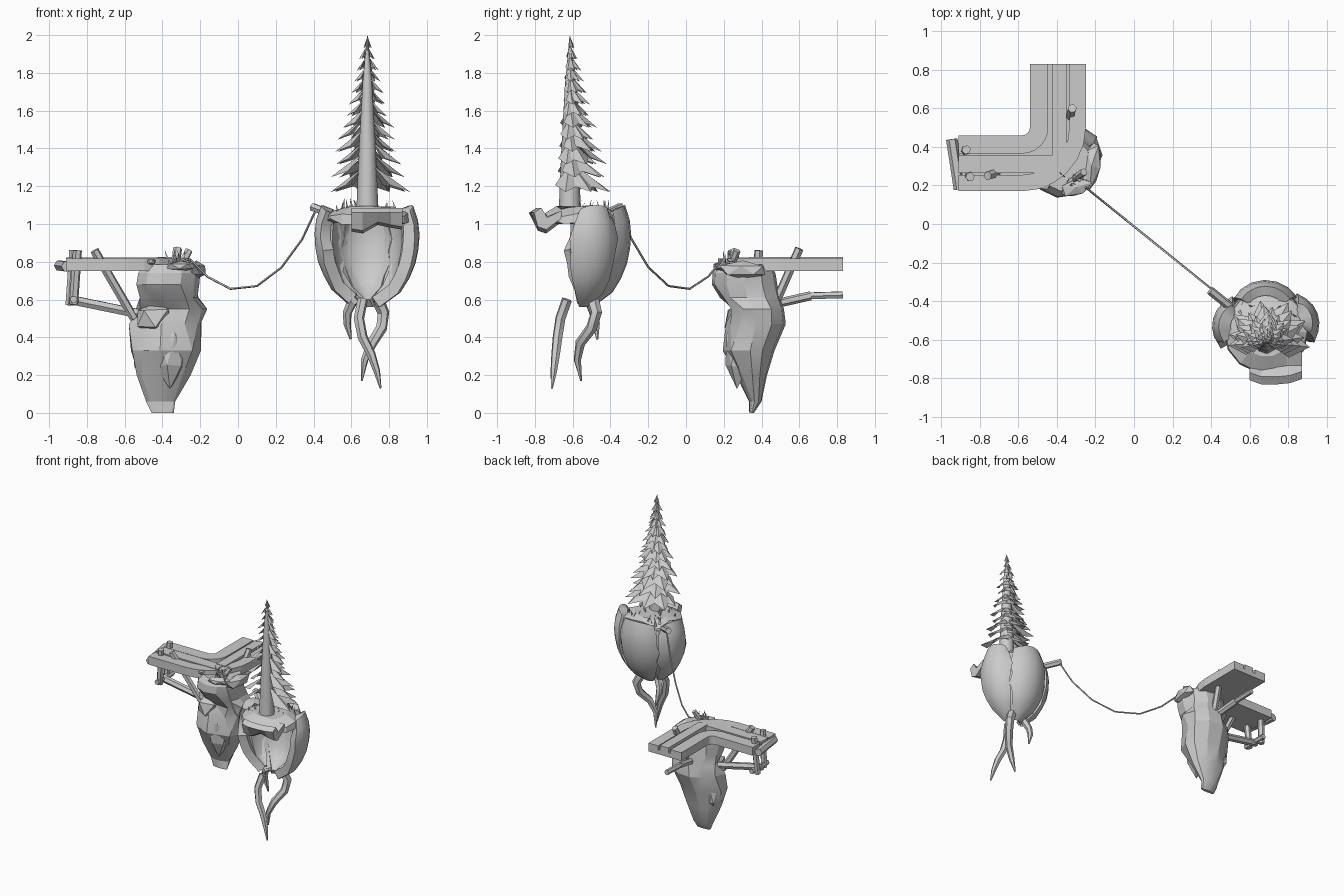
import bpy, bmesh, math, random
from math import sin, cos, pi, radians
from mathutils import Vector

if "Cube" in bpy.data.objects:
    bpy.data.objects.remove(bpy.data.objects["Cube"])
random.seed(4)


def finish(name, bm, smooth=None):
    bmesh.ops.recalc_face_normals(bm, faces=bm.faces)
    me = bpy.data.meshes.new(name)
    bm.to_mesh(me)
    bm.free()
    ob = bpy.data.objects.new(name, me)
    bpy.context.collection.objects.link(ob)
    if smooth:
        bpy.ops.object.select_all(action='DESELECT')
        bpy.context.view_layer.objects.active = ob
        ob.select_set(True)
        bpy.ops.object.shade_smooth_by_angle(angle=radians(smooth))
    return ob


def skin(bm, rings, closed=True, caps=True):
    vs = [[bm.verts.new(p) for p in r] for r in rings]
    n = len(vs[0])
    for a, b in zip(vs, vs[1:]):
        for i in range(n if closed else n - 1):
            j = (i + 1) % n
            bm.faces.new((a[i], a[j], b[j], b[i]))
    if caps:
        bm.faces.new(vs[0])
        bm.faces.new(vs[-1])


def tube(bm, pts, radii, sides=6):
    pts = [Vector(p) for p in pts]
    rings = []
    for i, p in enumerate(pts):
        d = (pts[min(i + 1, len(pts) - 1)] - pts[max(i - 1, 0)]).normalized()
        a = d.cross(Vector((0.31, 0.95, 0))).normalized()
        b = d.cross(a)
        rings.append([p + radii[i] * (a * cos(t) + b * sin(t))
                      for t in [2 * pi * (k + .5) / sides for k in range(sides)]])
    skin(bm, rings)


def beam(name, a, b, r=0.024, sides=6):
    bm = bmesh.new()
    tube(bm, [a, b], [r, r], sides)
    return finish(name, bm)


def interp(table, z):
    for (z0, r0), (z1, r1) in zip(table, table[1:]):
        if z <= z1:
            return r0 + (r1 - r0) * (z - z0) / (z1 - z0)
    return table[-1][1]


# Left rock: faceted loft through (z, xmin, xmax, ymin, ymax)
sections = [(0, -.46, -.34, .335, .36), (.06, -.49, -.32, .33, .40), (.2, -.55, -.25, .26, .43),
            (.33, -.57, -.20, .185, .47), (.47, -.575, -.16, .20, .53), (.55, -.55, -.165, .22, .52),
            (.61, -.54, -.18, .16, .50), (.68, -.545, -.205, .135, .485), (.74, -.535, -.20, .14, .475),
            (.785, -.50, -.22, .17, .45)]
rings = []
for z, xa, xb, ya, yb in sections:
    ring = []
    for k in range(11):
        t = 2 * pi * k / 11
        front = .05 < z < .62 and (sin(t) < 0.2 or cos(t) < -.3)
        rough = random.uniform(.8, 1.04) if front else 1
        turn = random.uniform(-.12, .12) if front else 0
        ring.append(((xa + xb) / 2 + (xb - xa) / 2 * cos(t + turn) * rough,
                     (ya + yb) / 2 + (yb - ya) / 2 * sin(t + turn) * rough, z))
    rings.append(ring)
bm = bmesh.new()
skin(bm, rings)
bmesh.ops.triangulate(bm, faces=[f for f in bm.faces if f.calc_center_median().y < .3 and len(f.verts) == 4])
finish("left_rock", bm, 22)

# Boulders and loose stones on the left rock
for i, (p, s, rot) in enumerate([((-.44, .3, .5), (.12, .1, .1), .4), ((-.36, .27, .33), (.09, .08, .2), .1),
                                 ((-.49, .35, .32), (.075, .09, .17), .3), ((-.22, .3, .755), (.05, .13, .05), -.2),
                                 ((-.3, .19, .775), (.09, .05, .03), .3), ((-.46, .2, .8), (.025, .025, .02), .2),
                                 ((-.28, .24, .81), (.025, .02, .015), 1)]):
    bm = bmesh.new()
    bmesh.ops.create_icosphere(bm, subdivisions=1, radius=1)
    for v in bm.verts:
        v.co *= random.uniform(.85, 1.1)
    ob = finish("left_stone_%d" % i, bm)
    ob.location, ob.scale, ob.rotation_euler = p, s, (0, 0, rot)


# L-shaped walkway made of strips swept round the corner
def strip(name, r0, r1, z0, z1):
    cx, cy = -.58, .50
    path = [(-.91, cy, -pi / 2)] + [(cx, cy, -pi / 2 + pi / 2 * k / 6) for k in range(7)] + [(cx, .83, 0)]
    rings = [[(x + r * cos(a), y + r * sin(a), z) for r, z in ((r0, z0), (r1, z0), (r1, z1), (r0, z1))]
             for x, y, a in path]
    bm = bmesh.new()
    skin(bm, rings)
    finish(name, bm)


strip("deck_base", .04, .33, .752, .786)
strip("deck_inner_boards", .04, .135, .786, .818)
strip("deck_outer_boards", .245, .33, .786, .818)


def box(name, x, y, z):
    bm = bmesh.new()
    skin(bm, [[(x[0], y[0], h), (x[1], y[0], h), (x[1], y[1], h), (x[0], y[1], h)] for h in z])
    finish(name, bm)


box("deck_plank_a", (-.91, -.37), (.265, .355), (.78, .822))
box("deck_plank_b", (-.425, -.35), (.335, .83), (.78, .825))

# Posts, braces and bearers beneath the walkway
beam("end_bearer", (-.945, .44, .78), (-.905, .18, .775), .03)
beam("end_post_a", (-.87, .385, .86), (-.89, .37, .57))
beam("end_post_b", (-.85, .245, .86), (-.87, .26, .575))
beam("brace_a", (-.76, .25, .86), (-.55, .32, .5))
beam("lower_beam_a", (-.89, .31, .6), (-.5, .33, .52), .027)
beam("lower_cross_a", (-.87, .22, .6), (-.87, .42, .6), .02)
beam("brace_b", (-.32, .6, .87), (-.36, .46, .55))
beam("lower_beam_b", (-.38, .44, .57), (-.41, .66, .62))
beam("lower_beam_b_end", (-.41, .66, .62), (-.41, .83, .625), .02)

# Rope and its two stakes
bm = bmesh.new()
sag = [(-.25, .81), (-.16, .72), (-.04, .657), (.1, .672), (.23, .77), (.34, .92), (.41, 1.07)]
tube(bm, [(x, .19 - (x + .25) * .81, z) for x, z in sag], [.006] * 7, 5)
finish("rope", bm)
beam("left_stake", (-.26, .27, .86), (-.31, .23, .76), .02)
beam("right_stake", (.395, -.345, 1.09), (.5, -.43, 1.05), .023)

# Right rock: curved shell boulders round a common axis
CX, CY = .685, -.56
profile = [(.55, .05), (.6, .15), (.68, .215), (.8, .265), (.92, .287), (1.03, .275), (1.1, .25)]


def shell(name, mid, half, z0, z1, scale=1.0, thick=.05, oval=True, rough=.0):
    bm = bmesh.new()
    rings = []
    for i in range(8):
        v = i / 7
        z = z0 + (z1 - z0) * v
        w = half * (sin(pi * (.17 + .62 * v)) ** .4 if oval else 1)
        ring = []
        for k in range(7):
            u = k / 3 - 1
            edge = random.uniform(-rough, rough) if k in (0, 6) else 0
            a = radians(mid + w * u * (1 + edge))
            r = interp(profile, z) * scale * (1 - .1 * u * u)
            ring.append((CX + r * cos(a), CY + r * sin(a), z - (.03 * u * u * v if oval else 0)))
        rings.append(ring)
    skin(bm, rings, False, False)
    bmesh.ops.recalc_face_normals(bm, faces=bm.faces)
    bmesh.ops.solidify(bm, geom=bm.faces[:], thickness=thick)
    finish(name, bm, 40)


shell("right_boulder", 20, 30, .56, 1.1, 1.0, .065, rough=.15)
shell("back_boulder", 92, 44, .56, 1.1, .95, .05, rough=.08)
shell("left_boulder", 166, 31, .58, 1.1, 1.0, .065, rough=.15)
shell("boulder_core", 90, 88, .57, 1.03, .84, .03, False)

# Front flap: a thin angular slab curling up from the lip
bm = bmesh.new()
skin(bm, [[(x, -.66, 1.02 + d), (x, -.74, .96 + d), (x, -.785, .975 + d), (x, -.82 - o, 1.06), (x, -.78 - o, 1.085),
           (x, -.735, 1.03 + d * .5), (x, -.66, 1.07)] for x, d, o in
          ((.60, 0, -.01), (.66, -.01, .012), (.74, .035, .012), (.81, .02, .005), (.87, .01, -.015))])
finish("front_flap", bm)

# Grassy ground with a ragged front lip
n = 14
bm = bmesh.new()
rings = []
for s, z, j in ((.75, 1.0, .02), (1, 1.02, .03), (.97, 1.05, .01), (.6, 1.085, .01)):
    rings.append([(CX + .22 * s * cos(2 * pi * k / n), CY + .215 * s * sin(2 * pi * k / n),
                   z + random.uniform(-j, j)) for k in range(n)])
skin(bm, rings)
finish("ground", bm, 20)

# Hanging roots
roots = [([(.66, -.63, .6), (.64, -.665, .5), (.66, -.68, .4), (.705, -.69, .31), (.735, -.70, .22), (.755, -.71, .13)],
          [.028, .028, .027, .024, .018, .005]),
         ([(.73, -.50, .62), (.77, -.475, .53), (.76, -.50, .45), (.71, -.56, .37), (.67, -.575, .28), (.655, -.555, .17)],
          [.036, .032, .03, .027, .02, .005]),
         ([(.62, -.52, .62), (.578, -.49, .53), (.578, -.475, .47), (.597, -.47, .39)], [.03, .024, .02, .006])]
for i, (p, r) in enumerate(roots):
    bm = bmesh.new()
    tube(bm, p, r)
    finish("root_%d" % i, bm, 40)

# Fir tree: trunk and drooping leaf cards round the back
TX, TY = .685, -.615
bm = bmesh.new()
tube(bm, [(TX, TY, 1.04), (TX, TY, 1.4), (TX, TY, 1.75), (TX, TY, 1.995)], [.06, .045, .025, .002], 8)
finish("trunk", bm, 50)

spread = [(1.15, .23), (1.35, .175), (1.5, .14), (1.7, .085), (1.85, .05), (1.97, .015)]
bm = bmesh.new()
for layer in range(13):
    z = 1.17 + .76 * (layer / 12) ** .92
    R = interp(spread, z)
    for k in range(6):
        a = radians(-8 + 196 * (k + (.5 if layer % 2 else 0)) / 5.5 + random.uniform(-6, 6))
        r = R * random.uniform(.82, 1.08)
        h = .05 + r * .42
        out, side = Vector((cos(a), sin(a), 0)), Vector((-sin(a), cos(a), 0))
        c = Vector((TX, TY, z))

        def P(d, w, up):
            return bm.verts.new(c + out * d * r + side * w * r + Vector((0, 0, up * h)))
        root, mid, tip = P(.1, 0, 1.0), P(.6, 0, .45), P(1, 0, 0)
        left, right = P(.55, .29, .25), P(.55, -.29, .25)
        for f in ((root, left, mid), (left, tip, mid), (root, mid, right), (mid, tip, right)):
            bm.faces.new(f)
finish("foliage", bm)


# Grass blades on both islands
def grass(name, x, y, rx, ry, z, count):
    bm = bmesh.new()
    for _ in range(count):
        p = Vector((x + random.uniform(-rx, rx), y + random.uniform(-ry, ry), z))
        a = random.uniform(0, pi)
        w = Vector((cos(a), sin(a), 0)) * .01
        tip = p + Vector((random.uniform(-.03, .03), random.uniform(-.03, .03), random.uniform(.05, .09)))
        bm.faces.new([bm.verts.new(q) for q in (p - w, p + w, tip)])
    finish(name, bm)


grass("right_grass", .69, -.53, .17, .12, 1.05, 24)
grass("left_grass", -.31, .22, .06, .04, .785, 8)
